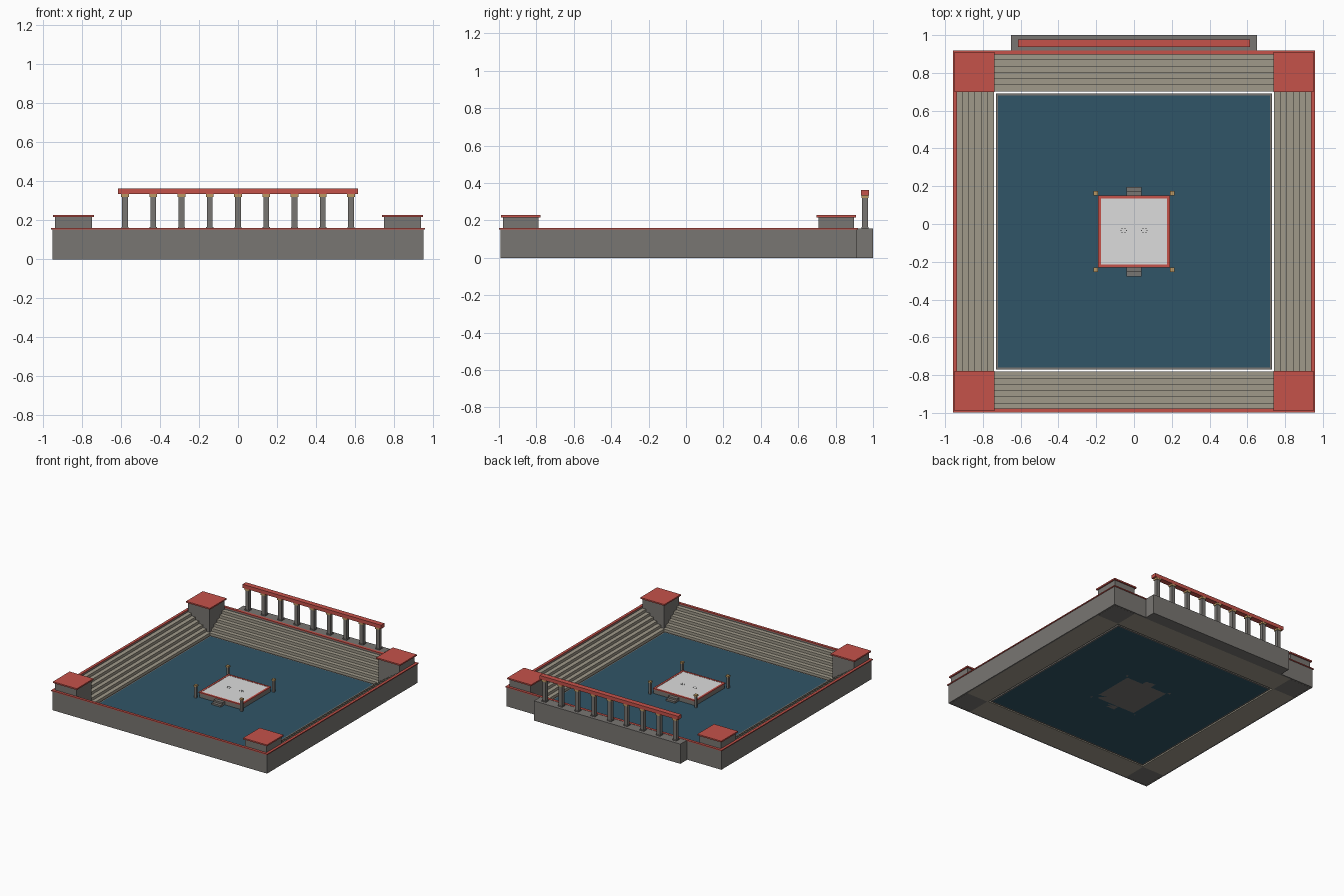
import bpy
import bmesh
import math
from mathutils import Matrix, Vector

cube = bpy.data.objects.get("Cube")
if cube:
    bpy.data.objects.remove(cube, do_unlink=True)


def material(name, rgb):
    m = bpy.data.materials.new(name)
    m.use_nodes = True
    m.diffuse_color = (*rgb, 1)
    m.node_tree.nodes["Principled BSDF"].inputs["Base Color"].default_value = (*rgb, 1)
    return m


STONE = material("grey stone", (0.19, 0.18, 0.168))
BENCH = material("warm stone", (0.35, 0.32, 0.255))
RED = material("red trim", (0.56, 0.085, 0.068))
BLUE = material("deep blue", (0.03, 0.09, 0.135))
WHITE = material("pale mat", (0.72, 0.72, 0.72))
GOLD = material("tan gold", (0.5, 0.31, 0.12))
DARK = material("dark mark", (0.06, 0.06, 0.06))

CY = -0.04          # centre of the square court
WALL = 0.953        # half width of the outer wall
PIT = 0.742         # half width of the pit inside the stands
FLOOR = 0.015


def boxes(name, mat, spans):
    """One object from boxes given as (x0, x1, y0, y1, z0, z1)."""
    bm = bmesh.new()
    for x0, x1, y0, y1, z0, z1 in spans:
        mid = Vector((x0 + x1, y0 + y1, z0 + z1)) / 2
        size = Matrix.Diagonal((x1 - x0, y1 - y0, z1 - z0, 1))
        bmesh.ops.create_cube(bm, size=1, matrix=Matrix.Translation(mid) @ size)
    mesh = bpy.data.meshes.new(name)
    bm.to_mesh(mesh)
    bm.free()
    mesh.materials.append(mat)
    ob = bpy.data.objects.new(name, mesh)
    bpy.context.collection.objects.link(ob)
    return ob


def block(x, y, half, z0, z1):
    return (x - half, x + half, y - half, y + half, z0, z1)


def frame(outer, inner, z0, z1):
    """Four boxes forming a square ring around the court centre."""
    return [(-outer, outer, CY - outer, CY - inner, z0, z1),
            (-outer, outer, CY + inner, CY + outer, z0, z1),
            (-outer, -inner, CY - inner, CY + inner, z0, z1),
            (inner, outer, CY - inner, CY + inner, z0, z1)]


def corners(half):
    return [(sx * half, CY + sy * half) for sx in (-1, 1) for sy in (-1, 1)]


# Outer wall and its red coping
boxes("outer_wall", STONE, frame(WALL, 0.94, 0, 0.152))
boxes("wall_coping", RED, frame(0.959, 0.938, 0.152, 0.16))

# Stepped stands, one per side
STEPS = 6
run = (0.94 - PIT) / STEPS
for side, name in enumerate(("front", "left", "back", "right")):
    spans = []
    for i in range(STEPS):
        d = PIT + i * run
        spans.append((-0.749, 0.749, -d - run, -d, 0, 0.028 + i * 0.0225))
    stand = boxes(name + "_stand", BENCH, spans)
    stand.data.transform(Matrix.Translation((0, CY, 0)) @ Matrix.Rotation(side * math.pi / 2, 4, "Z"))

# Corner towers with flat roofs
boxes("corner_towers", STONE, [block(x, y, 0.095, 0, 0.217) for x, y in corners(0.844)])
boxes("tower_roofs", RED, [block(x, y, 0.106, 0.217, 0.228) for x, y in corners(0.844)])

# Court floor with a thin stone rim
boxes("court_floor", BLUE, [block(0, CY, 0.72, 0, FLOOR)])
boxes("floor_rim", STONE, frame(0.73, 0.72, 0, FLOOR))

# Back terrace with a colonnade
TY = 0.957
boxes("back_terrace", STONE, [(-0.65, 0.65, CY + WALL, 1.0, 0, 0.158)])
xs = [(i - 4) * 0.145 for i in range(9)]
boxes("columns", STONE, [block(x, TY, 0.015, 0.158, 0.32) for x in xs])
boxes("column_bases", STONE, [block(x, TY, 0.018, 0.158, 0.166) for x in xs])
boxes("column_capitals", GOLD, [block(x, TY, 0.02, 0.32, 0.334) for x in xs])
boxes("colonnade_beam", RED, [(-0.615, 0.615, TY - 0.021, TY + 0.021, 0.334, 0.363)])

# Central stage: base, red border and pale mat
boxes("stage_base", STONE, [block(0, CY, 0.185, 0, 0.05)])
boxes("stage_border", RED, frame(0.19, 0.174, 0.05, 0.058))
boxes("stage_mat", WHITE, [block(0, CY, 0.174, 0.05, 0.056)])

# Stage stairs at front and back
stairs = []
for s in (-1, 1):
    for reach, top in ((0.237, 0.028), (0.212, 0.042)):
        a, b = sorted((CY + s * 0.185, CY + s * reach))
        stairs.append((-0.04, 0.04, a, b, 0, top))
boxes("stage_stairs", STONE, stairs)

# Corner posts with tan caps
boxes("stage_posts", STONE, [block(x, y, 0.009, 0, 0.105) for x, y in corners(0.203)])
boxes("post_caps", GOLD, [block(x, y, 0.012, 0.105, 0.117) for x, y in corners(0.203)])

# Small dotted rings on the mat
dots = []
for cx in (-0.055, 0.055):
    for k in range(6):
        a = k * math.tau / 6
        dots.append(block(cx + 0.015 * math.cos(a), -0.035 + 0.012 * math.sin(a), 0.0025, 0.056, 0.0575))
boxes("mat_marks", DARK, dots)
